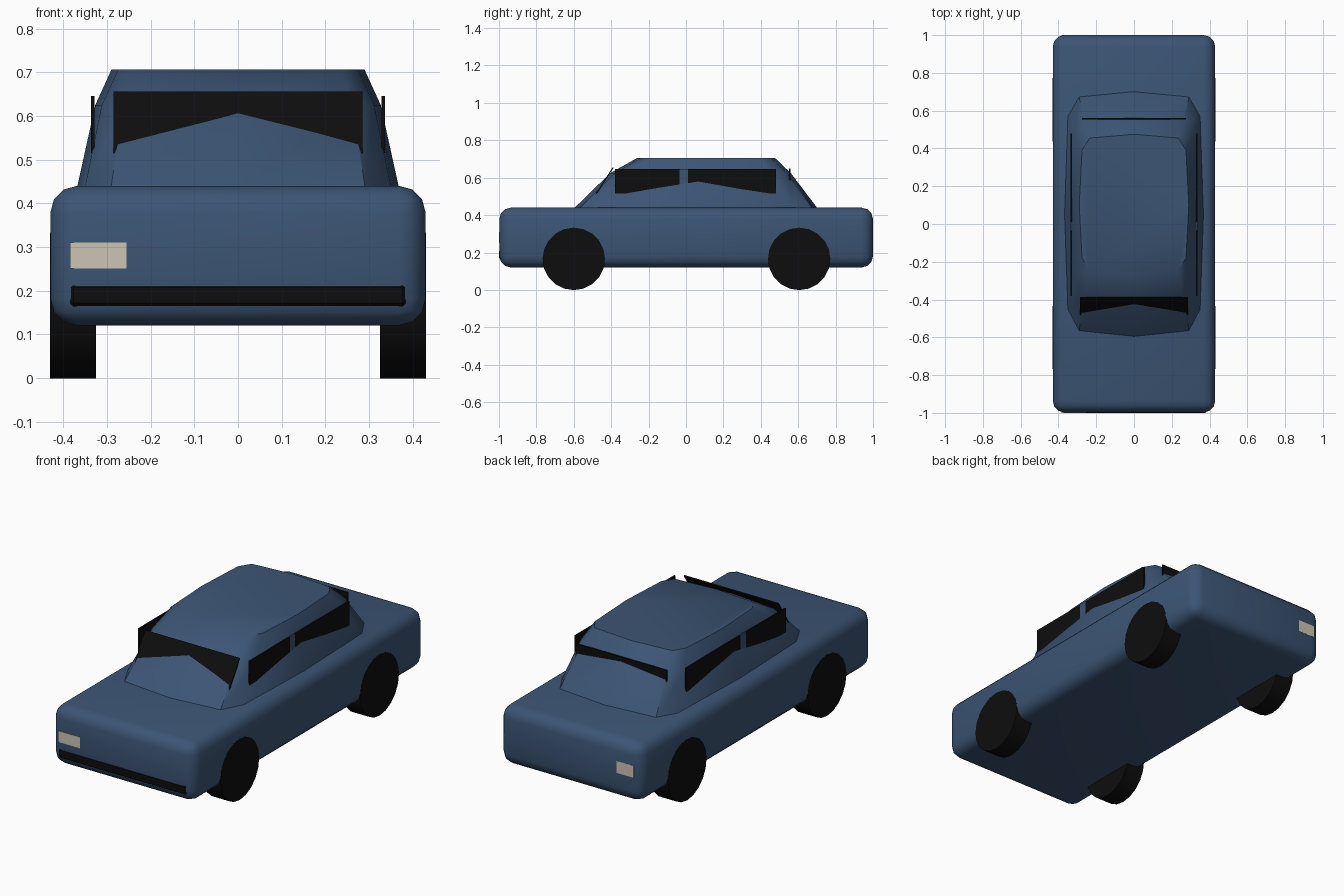
import bpy, bmesh, math
from mathutils import Matrix

if "Cube" in bpy.data.objects:
    bpy.data.objects.remove(bpy.data.objects["Cube"])


def material(name, rgb):
    m = bpy.data.materials.new(name)
    m.diffuse_color = (*rgb, 1)
    m.use_nodes = True
    m.node_tree.nodes["Principled BSDF"].inputs["Base Color"].default_value = m.diffuse_color
    return m


BLUE = material("blue paint", (0.045, 0.09, 0.175))
BLACK = material("black", (0.004, 0.004, 0.004))
CREAM = material("cream light", (0.6, 0.56, 0.45))


def finish(bm, name, mat, smooth=None):
    bmesh.ops.recalc_face_normals(bm, faces=bm.faces)
    me = bpy.data.meshes.new(name)
    bm.to_mesh(me)
    bm.free()
    me.materials.append(mat)
    ob = bpy.data.objects.new(name, me)
    bpy.context.collection.objects.link(ob)
    if smooth:
        bpy.ops.object.select_all(action='DESELECT')
        ob.select_set(True)
        bpy.context.view_layer.objects.active = ob
        bpy.ops.object.shade_smooth_by_angle(angle=math.radians(smooth))
    return ob


def box(name, lo, hi, mat, bevel=0, segments=2, smooth=None, tilt=0):
    size = [b - a for a, b in zip(lo, hi)]
    mid = [(a + b) / 2 for a, b in zip(lo, hi)]
    bm = bmesh.new()
    bmesh.ops.create_cube(bm, size=1)
    bmesh.ops.scale(bm, vec=size, verts=bm.verts)
    if bevel:
        bmesh.ops.bevel(bm, geom=bm.edges[:], offset=bevel, segments=segments,
                        profile=0.5, affect='EDGES')
    bmesh.ops.transform(bm, matrix=Matrix.Translation(mid) @ Matrix.Rotation(tilt, 4, 'X'),
                        verts=bm.verts)
    return finish(bm, name, mat, smooth)


# Long rounded lower body
box("body", (-0.43, -0.998, 0.12), (0.43, 1.0, 0.44), BLUE, bevel=0.062, segments=3, smooth=35)

# Cabin lofted through three rings: half outline from front centre to back centre
rings = [
    (0.43, [(0, -0.605), (0.292, -0.575), (0.352, -0.46), (0.37, 0.05),
            (0.352, 0.575), (0.292, 0.68), (0, 0.708)]),
    (0.625, [(0, -0.405), (0.262, -0.38), (0.312, -0.29), (0.327, 0.07),
             (0.312, 0.46), (0.262, 0.54), (0, 0.56)]),
    (0.706, [(0, -0.26), (0.235, -0.24), (0.275, -0.18), (0.29, 0.1),
             (0.275, 0.39), (0.235, 0.455), (0, 0.475)]),
]
bm = bmesh.new()
loops = []
for z, half in rings:
    outline = half + [(-x, y) for x, y in reversed(half[1:-1])]
    loops.append([bm.verts.new((x, y, z)) for x, y in outline])
for a, b in zip(loops, loops[1:]):
    n = len(a)
    for i in range(n):
        bm.faces.new((a[i], a[(i + 1) % n], b[(i + 1) % n], b[i]))
bm.faces.new(loops[0][::-1])
bm.faces.new(loops[-1])
finish(bm, "cabin", BLUE, smooth=40)

# Windshield plate leaning back, upright rear window
lean = -math.atan2(0.09, 0.14)
half_len = math.hypot(0.09, 0.14) / 2
box("windshield", (-0.285, -0.438, 0.584 - half_len), (0.285, -0.432, 0.584 + half_len),
    BLACK, tilt=lean)
box("rear_window", (-0.275, 0.552, 0.515), (0.275, 0.56, 0.648), BLACK)

# Side windows with a pillar between them
for side, s in (("left", -1), ("right", 1)):
    xs = sorted((s * 0.329, s * 0.337))
    for name, y0, y1, mat in (("front_window", -0.38, -0.035, BLACK),
                              ("pillar", -0.035, 0.01, BLUE),
                              ("back_window", 0.01, 0.48, BLACK)):
        box(f"{side}_{name}", (xs[0], y0, 0.515), (xs[1], y1, 0.646), mat)

# Wheels
for side, s in (("left", -1), ("right", 1)):
    for end, y in (("front", -0.6), ("back", 0.605)):
        bm = bmesh.new()
        bmesh.ops.create_cone(bm, cap_ends=True, segments=20, radius1=0.167, radius2=0.167,
                              depth=0.106)
        bmesh.ops.transform(bm, matrix=Matrix.Translation((s * 0.378, y, 0.166))
                            @ Matrix.Rotation(math.pi / 2, 4, 'Y'), verts=bm.verts)
        finish(bm, f"{end}_{side}_wheel", BLACK, smooth=35)

# Front bumper strip and the small lamps on the left corner
box("front_bumper", (-0.385, -1.0, 0.163), (0.385, -0.96, 0.215), BLACK, bevel=0.008, segments=1)
box("front_lamp", (-0.385, -0.9995, 0.25), (-0.255, -0.992, 0.31), CREAM)
box("back_lamp", (-0.385, 0.994, 0.26), (-0.28, 1.0005, 0.325), CREAM)
